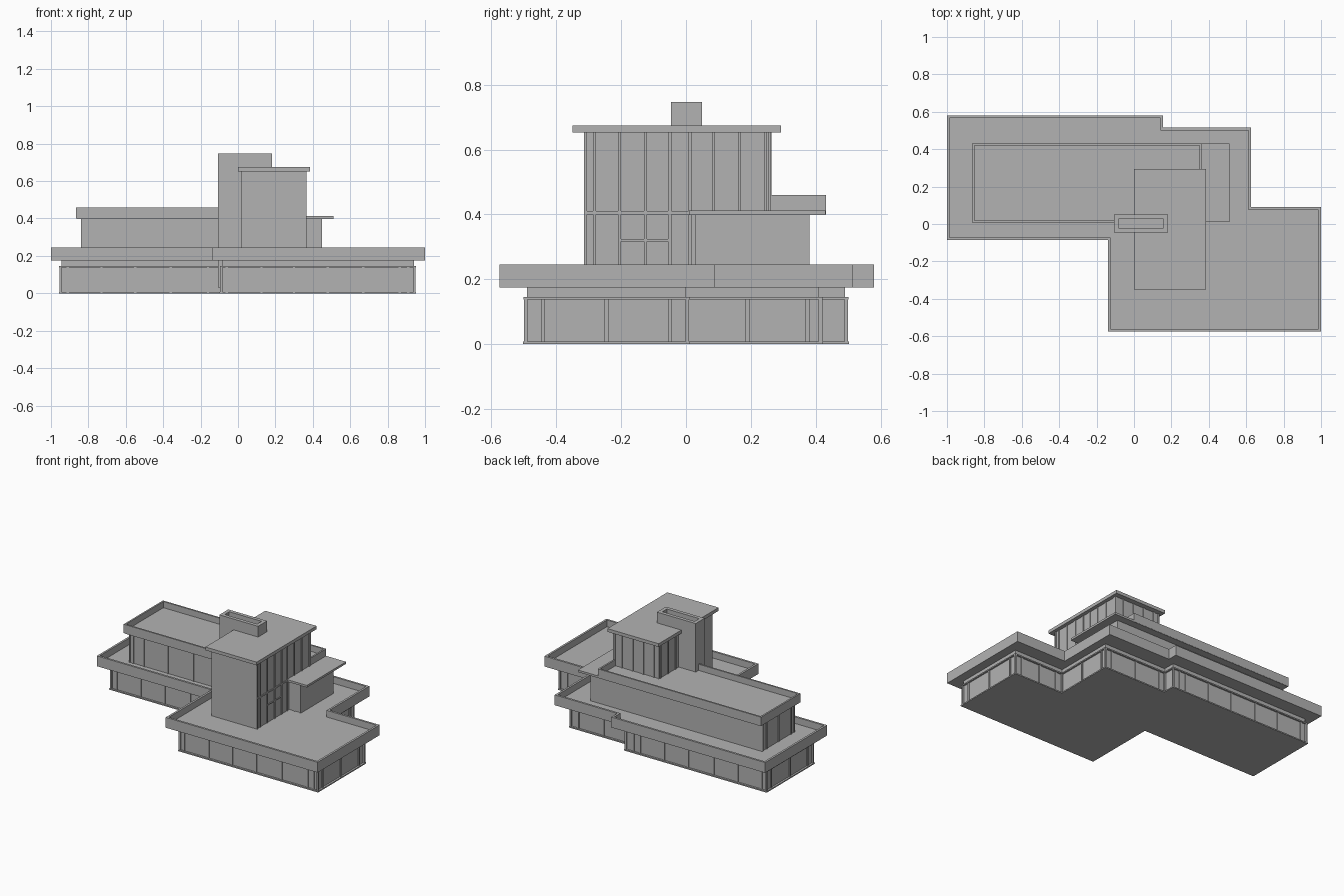
import bpy, bmesh

cube = bpy.data.objects.get("Cube")
if cube:
    bpy.data.objects.remove(cube, do_unlink=True)

grey = bpy.data.materials.new("plain_grey")
grey.use_nodes = True
COLOUR = (0.45, 0.45, 0.45, 1)
grey.diffuse_color = COLOUR
grey.node_tree.nodes["Principled BSDF"].inputs["Base Color"].default_value = COLOUR


def finish(name, bm):
    bmesh.ops.recalc_face_normals(bm, faces=bm.faces)
    mesh = bpy.data.meshes.new(name)
    bm.to_mesh(mesh)
    bm.free()
    mesh.materials.append(grey)
    ob = bpy.data.objects.new(name, mesh)
    bpy.context.collection.objects.link(ob)
    return ob


def rect(x0, x1, y0, y1):
    return [(x0, y0), (x1, y0), (x1, y1), (x0, y1)]


def offset(pts, d):
    """Grow a counter-clockwise right-angled outline by d."""
    out = []
    for i, (x, y) in enumerate(pts):
        dx, dy = 0, 0
        for (ax, ay), (bx, by) in ((pts[i - 1], (x, y)),
                                   ((x, y), pts[(i + 1) % len(pts)])):
            dx += (by > ay) - (by < ay)
            dy -= (bx > ax) - (bx < ax)
        out.append((x + dx * d, y + dy * d))
    return out


def slab(name, pts, z0, z1, rim=0, floor=0):
    """Extruded outline; a rim width makes it a tray with a sunken floor."""
    bm = bmesh.new()
    loops = [(pts, z0), (pts, z1)]
    if rim:
        inner = offset(pts, -rim)
        loops += [(inner, z1), (inner, floor)]
    rings = [[bm.verts.new((x, y, z)) for x, y in p] for p, z in loops]
    n = len(pts)
    for a, b in zip(rings, rings[1:]):
        for i in range(n):
            j = (i + 1) % n
            bm.faces.new((a[i], a[j], b[j], b[i]))
    bm.faces.new(rings[0][::-1])
    bm.faces.new(rings[-1])
    return finish(name, bm)


def bars(name, boxes):
    """Several boxes, each (x0, x1, y0, y1, z0, z1), in one object."""
    bm = bmesh.new()
    for x0, x1, y0, y1, z0, z1 in boxes:
        verts = bmesh.ops.create_cube(bm, size=1)["verts"]
        for v in verts:
            v.co.x = x1 if v.co.x > 0 else x0
            v.co.y = y1 if v.co.y > 0 else y0
            v.co.z = z1 if v.co.z > 0 else z0
    return finish(name, bm)


def posts(points, z0, z1, r=0.006):
    return [(x - r, x + r, y - r, y + r, z0, z1) for x, y in points]


def along_x(y, xs):
    return [(x, y) for x in xs]


def along_y(x, ys):
    return [(x, y) for y in ys]


# Ground floor: walls, projecting sill and head rail
wall = [(-.945, 0), (-.085, 0), (-.085, -.49), (.94, -.49), (.94, 0),
        (.57, 0), (.57, .41), (.1, .41), (.1, .49), (-.945, .49)]
slab("ground_walls", wall, 0.004, .178)
slab("ground_sill", offset(wall, .013), 0, .008)
slab("ground_head_rail", offset(wall, .011), .138, .146)

# Ground floor window posts
ground = offset(wall, .004)
ground += along_x(0, (-.91, -.73, -.55, -.36, -.16))
ground += along_x(-.49, (-.06, .125, .3, .48, .67, .865, .91))
ground += along_y(.94, (-.44, -.245, -.05))
ground += along_y(.57, (.19, .375))
ground += along_x(.49, (-.91, -.73, -.55, -.36, -.18, 0, .05))
ground += along_x(.41, (.145, .33, .52))
ground += along_x(0, (.62, .75, .89))
ground += along_y(-.945, (.05, .24, .44))
ground += along_y(-.085, (-.44, -.245, -.05))
bars("ground_window_posts", posts(ground, .004, .14))

# Wide lower roof with parapet
terrace = [(-1, -.085), (-.14, -.085), (-.14, -.575), (1, -.575), (1, .09),
           (.625, .09), (.625, .515), (.155, .515), (.155, .58), (-1, .58)]
slab("lower_roof", terrace, .175, .245, .014, .2)

# Upper wing: room, window posts, canopy and parapet roof
slab("upper_room", rect(-.835, .45, .035, .38), .19, .4)
upper = along_x(.035, (-.835, -.81, -.73, -.55, -.36, -.16, -.12, .4, .443))
upper += along_y(-.835, (.07, .2, .33, .372))
bars("upper_window_posts", posts(upper, .19, .4, .005))
slab("upper_canopy", rect(-.86, .51, .01, .43), .398, .412)
slab("upper_roof", rect(-.865, .36, .009, .431), .4, .46, .011, .418)

# Tower: solid body, window posts, rails and flat roof
slab("tower_body", rect(.02, .36, -.315, .258), .19, .655)
tower = along_y(.36, (-.31, -.282, -.205, -.125, -.05, .012, .085, .165, .245, .257))
tower += along_x(.258, (.025, .06, .14, .22, .3, .355))
tower += along_y(.02, (.085, .165, .245))
bars("tower_window_posts", posts(tower, .2, .655, .005))
bars("tower_rails", [(.35, .365, -.315, .258, .4, .41),
                     (.35, .365, -.205, -.05, .317, .324)])
slab("tower_roof", rect(0, .385, -.35, .293), .652, .674)

# Hollow chimney
slab("chimney", rect(-.108, .183, -.046, .05), .03, .747, .024, .69)
